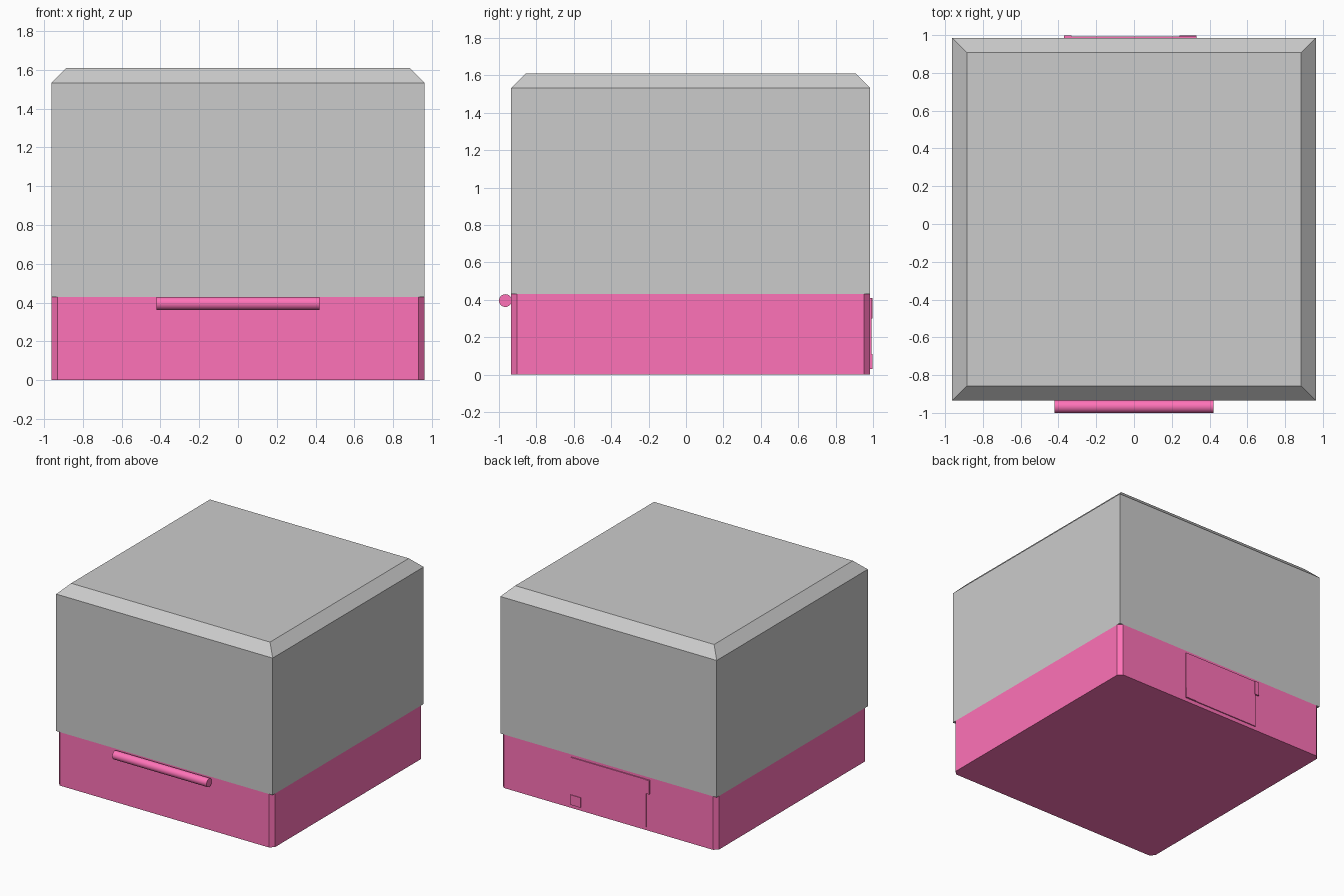
import bpy, bmesh, math

if "Cube" in bpy.data.objects:
    bpy.data.objects.remove(bpy.data.objects["Cube"])

pink = bpy.data.materials.new("pink")
pink.diffuse_color = (1.0, 0.17, 0.48, 1)
pink.use_nodes = True
pink.node_tree.nodes["Principled BSDF"].inputs["Base Color"].default_value = pink.diffuse_color


def finish(bm, name, mat=None):
    bmesh.ops.recalc_face_normals(bm, faces=bm.faces)
    mesh = bpy.data.meshes.new(name)
    bm.to_mesh(mesh)
    bm.free()
    obj = bpy.data.objects.new(name, mesh)
    bpy.context.collection.objects.link(obj)
    if mat:
        mesh.materials.append(mat)
    return obj


def box(name, lo, hi, mat=None, chamfer=0, pick=None):
    """Box between two corners; edges accepted by pick get a flat chamfer."""
    bm = bmesh.new()
    bmesh.ops.create_cube(bm, size=1)
    for v in bm.verts:
        v.co = [lo[i] + (v.co[i] + 0.5) * (hi[i] - lo[i]) for i in range(3)]
    if chamfer:
        edges = [e for e in bm.edges if pick(*[v.co for v in e.verts])]
        bmesh.ops.bevel(bm, geom=edges, offset=chamfer, offset_type='OFFSET',
                        segments=1, profile=0.5, affect='EDGES')
    return finish(bm, name, mat)


W, FRONT, BACK, SEAM, TOP = 0.963, -0.935, 0.985, 0.43, 1.61

# Lower body with chamfered upright corners
box("base", (-W, FRONT, 0), (W, BACK, SEAM), pink, 0.032,
    lambda a, b: abs(a.z - b.z) > 0.1)

# Upper cover with a chamfered top rim
box("cover", (-W, FRONT, SEAM), (W, BACK, TOP), None, 0.078,
    lambda a, b: min(a.z, b.z) > TOP - 0.01)

# Round front handle bar
bm = bmesh.new()
bmesh.ops.create_cone(bm, cap_ends=True, segments=32, radius1=0.034,
                      radius2=0.034, depth=0.84)
handle = finish(bm, "front_handle", pink)
handle.rotation_euler = (0, math.pi / 2, 0)
handle.location = (0, -0.966, 0.396)
bpy.context.view_layer.objects.active = handle
handle.select_set(True)
bpy.ops.object.shade_smooth_by_angle(angle=math.radians(30))

# Thin rear access panel and its two catches
box("rear_panel", (-0.34, BACK - 0.01, 0.03), (0.33, 0.993, 0.41), pink)
box("upper_rear_catch", (-0.37, BACK - 0.01, 0.30), (-0.33, 0.998, 0.41), pink)
box("lower_rear_catch", (0.24, BACK - 0.01, 0.03), (0.33, 0.998, 0.11), pink)
